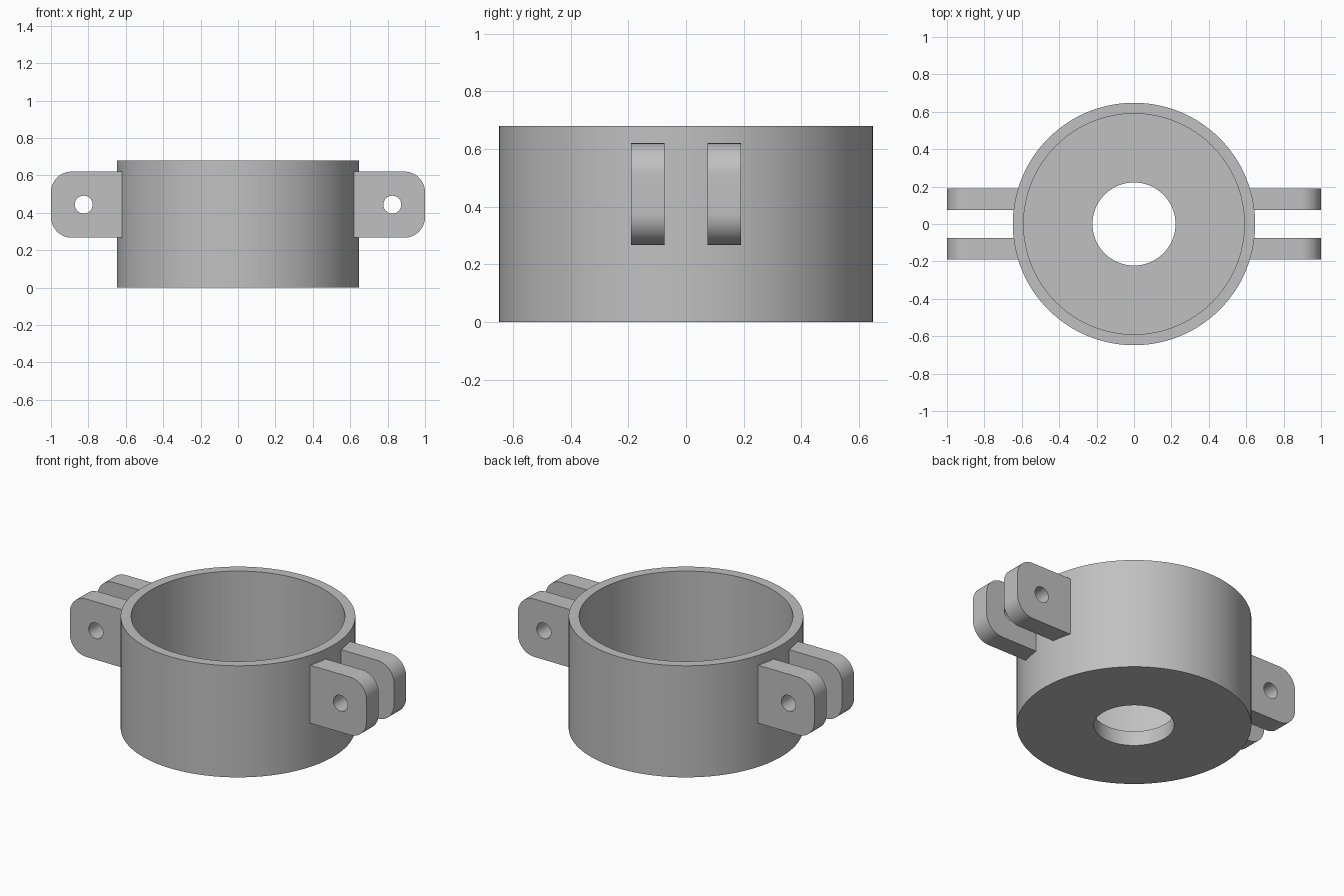
import bpy
import bmesh
from math import cos, sin, pi, radians
from mathutils import Vector

cube = bpy.data.objects.get("Cube")
if cube:
    bpy.data.objects.remove(cube, do_unlink=True)

grey = bpy.data.materials.new("plain grey")
grey.use_nodes = True
grey.diffuse_color = (0.53, 0.53, 0.53, 1)
grey.node_tree.nodes["Principled BSDF"].inputs["Base Color"].default_value = grey.diffuse_color


def finish(bm, name):
    """Turn the bmesh into a smooth-shaded object with sharp rims."""
    bmesh.ops.recalc_face_normals(bm, faces=bm.faces)
    mesh = bpy.data.meshes.new(name)
    bm.to_mesh(mesh)
    bm.free()
    mesh.materials.append(grey)
    obj = bpy.data.objects.new(name, mesh)
    bpy.context.collection.objects.link(obj)
    bpy.ops.object.select_all(action='DESELECT')
    obj.select_set(True)
    bpy.context.view_layer.objects.active = obj
    bpy.ops.object.shade_smooth_by_angle(angle=radians(30))
    return obj


def loop(bm, points):
    """Closed ring of edges through the points."""
    verts = [bm.verts.new(p) for p in points]
    return [bm.edges.new((v, verts[i - 1])) for i, v in enumerate(verts)]


def arc(x, y, z, radius, start, end, steps):
    """Points along an arc in the xz plane."""
    angles = [start + (end - start) * i / steps for i in range(steps + 1)]
    return [Vector((x + radius * cos(a), y, z + radius * sin(a))) for a in angles]


# Open cup with a holed floor, turned from its wall section
RADIUS, INNER, BORE, HEIGHT, FLOOR = 0.648, 0.59, 0.222, 0.68, 0.09
section = [(BORE, 0), (RADIUS, 0), (RADIUS, HEIGHT),
           (INNER, HEIGHT), (INNER, FLOOR), (BORE, FLOOR)]
bm = bmesh.new()
edges = loop(bm, [(r, 0, z) for r, z in section])
bmesh.ops.spin(bm, geom=edges, cent=(0, 0, 0), axis=(0, 0, 1),
               angle=2 * pi, steps=128, use_merge=True)
bmesh.ops.remove_doubles(bm, verts=bm.verts, dist=1e-4)
finish(bm, "cup")

# Hinge lugs: rounded plates with a pin hole, in pairs on both sides
ROOT, TIP, LOW, HIGH, CORNER = 0.605, 1.0, 0.267, 0.62, 0.11
NEAR, THICK = 0.074, 0.117


def lug(name, side, y):
    bm = bmesh.new()
    cx = TIP - CORNER
    outline = [Vector((ROOT, y, LOW))]
    outline += arc(cx, y, LOW + CORNER, CORNER, -pi / 2, 0, 12)
    outline += arc(cx, y, HIGH - CORNER, CORNER, 0, pi / 2, 12)
    outline.append(Vector((ROOT, y, HIGH)))
    hole = arc(0.825, y, (LOW + HIGH) / 2, 0.048, 0, 2 * pi, 32)[:-1]
    edges = loop(bm, outline) + loop(bm, hole)
    bmesh.ops.triangle_fill(bm, edges=edges, use_beauty=True, normal=(0, -1, 0))
    out = bmesh.ops.extrude_face_region(bm, geom=bm.faces[:])
    moved = [g for g in out["geom"] if isinstance(g, bmesh.types.BMVert)]
    bmesh.ops.translate(bm, verts=moved, vec=(0, THICK, 0))
    for v in bm.verts:
        v.co.x *= side
    finish(bm, name)


for side, side_name in ((1, "left"), (-1, "right")):
    lug(f"{side_name}_front_lug", side, -NEAR - THICK)
    lug(f"{side_name}_back_lug", side, NEAR)
